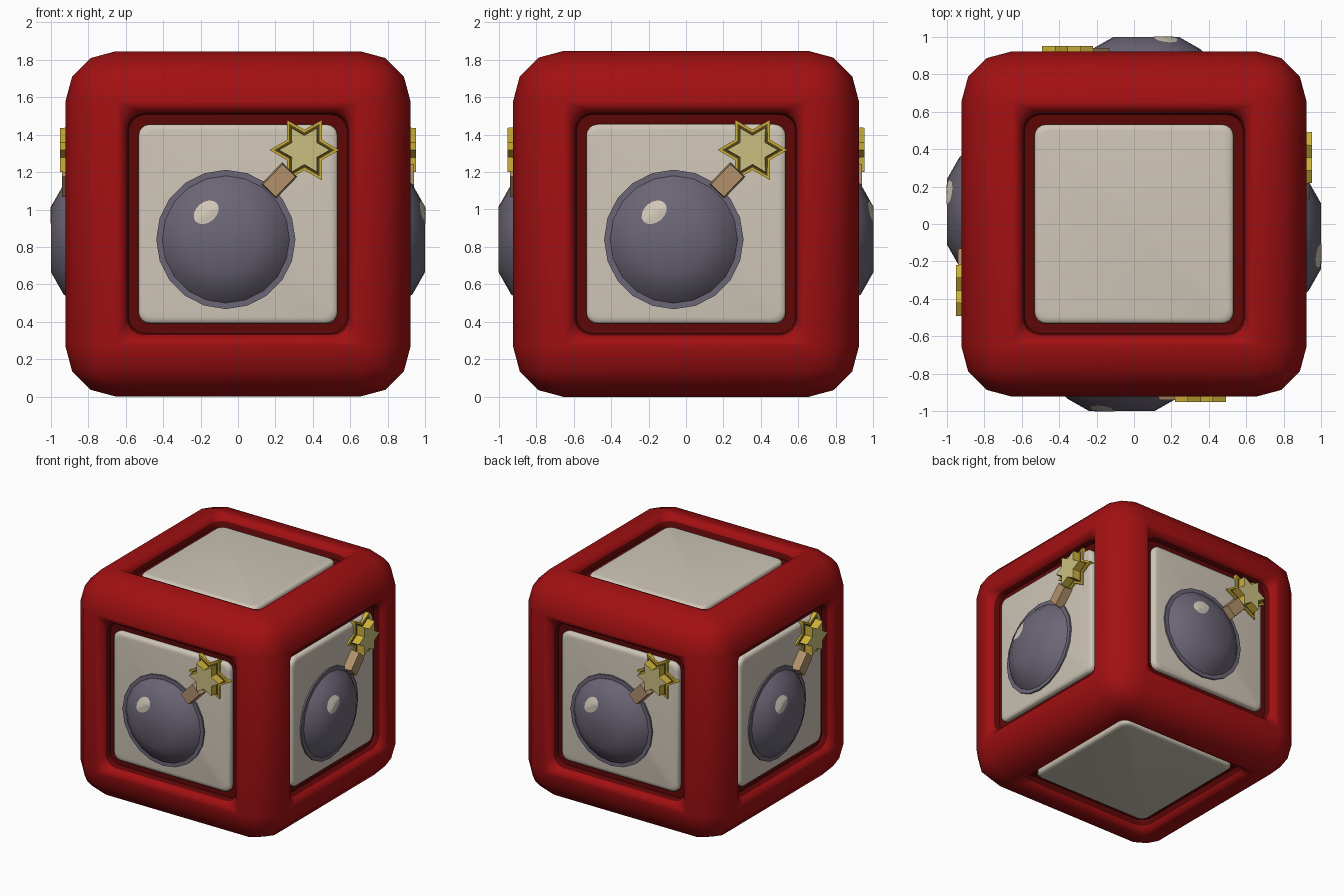
import bpy, bmesh
from math import sin, cos, pi, radians
from mathutils import Matrix

if "Cube" in bpy.data.objects:
    bpy.data.objects.remove(bpy.data.objects["Cube"])

HALF = 0.923      # half width of the frame
FLAT = 0.653      # half width of the flat area on each side
BOMB = (-0.065, -0.083)


def material(name, colour):
    m = bpy.data.materials.new(name)
    m.use_nodes = True
    rgba = (*colour, 1)
    m.diffuse_color = rgba
    bsdf = m.node_tree.nodes["Principled BSDF"]
    bsdf.inputs["Base Color"].default_value = rgba
    bsdf.inputs["Roughness"].default_value = 0.7
    return m


RED = material("red", (0.36, 0.005, 0.006))
DARK_RED = material("dark red", (0.11, 0.002, 0.002))
CREAM = material("cream", (0.62, 0.56, 0.47))
PURPLE = material("grey purple", (0.15, 0.132, 0.18))
BROWN = material("fuse brown", (0.44, 0.28, 0.15))
GOLD = material("gold", (0.60, 0.43, 0.04))
DARK_GOLD = material("dark gold", (0.09, 0.06, 0.01))
PALE = material("pale yellow", (0.60, 0.52, 0.22))


# Outlines, all counter-clockwise in a side's own (across, up, outward) space
def rounded_square(half, radius, depth, steps=4):
    c = half - radius
    pts = []
    for k in range(4):
        sx, sy = ((1, 1), (-1, 1), (-1, -1), (1, -1))[k]
        for i in range(steps + 1):
            a = (k + i / steps) * pi / 2
            pts.append((sx * c + radius * cos(a), sy * c + radius * sin(a), depth))
    return pts


def circle(radius, depth, centre, n=20):
    return [(centre[0] + radius * cos(2 * pi * i / n),
             centre[1] + radius * sin(2 * pi * i / n), depth) for i in range(n)]


def star(outer, inner, depth, centre=(0.355, 0.395)):
    pts = []
    for i in range(12):
        r = inner if i % 2 else outer
        pts.append((centre[0] + r * cos(i * pi / 6), centre[1] + r * sin(i * pi / 6), depth))
    return pts


def tilted_box(length, width, depth, centre=(0.22, 0.232), angle=radians(46)):
    pts = []
    for sx, sy in ((1, 1), (-1, 1), (-1, -1), (1, -1)):
        x, y = sx * length / 2, sy * width / 2
        pts.append((centre[0] + x * cos(angle) - y * sin(angle),
                    centre[1] + x * sin(angle) + y * cos(angle), depth))
    return pts


def add_loft(bm, rings, bands, matrix, cap=None):
    """Join successive rings; bands gives a material index for each gap."""
    loops = [[bm.verts.new(matrix @ Matrix.Translation(p).translation) for p in ring]
             for ring in rings]
    for a, b, mat in zip(loops, loops[1:], bands):
        n = len(a)
        for j in range(n):
            k = (j + 1) % n
            bm.faces.new((a[j], a[k], b[k], b[j])).material_index = mat
    if cap is not None:
        bm.faces.new(loops[-1]).material_index = cap


def finish(name, bm, mats, smooth=None):
    mesh = bpy.data.meshes.new(name)
    bm.to_mesh(mesh)
    bm.free()
    for m in mats:
        mesh.materials.append(m)
    ob = bpy.data.objects.new(name, mesh)
    bpy.context.collection.objects.link(ob)
    if smooth:
        bpy.ops.object.select_all(action='DESELECT')
        ob.select_set(True)
        bpy.context.view_layer.objects.active = ob
        bpy.ops.object.shade_smooth_by_angle(angle=radians(smooth))
    return ob


def part(name, rings, bands, mats, matrix, cap, smooth=None):
    bm = bmesh.new()
    add_loft(bm, rings, bands, matrix, cap)
    return finish(name, bm, mats, smooth)


# One matrix per side of the block
UP = Matrix.Translation((0, 0, HALF))
upright = Matrix.Rotation(pi / 2, 4, 'X')
sides = {name: UP @ Matrix.Rotation(k * pi / 2, 4, 'Z') @ upright
         for k, name in enumerate(("front", "left", "back", "right"))}
ends = {"top": UP, "bottom": UP @ Matrix.Rotation(pi, 4, 'X')}

# Frame: bevelled cube whose flat faces become rounded recesses
bm = bmesh.new()
bmesh.ops.create_cube(bm, size=2 * HALF, matrix=UP)
bmesh.ops.bevel(bm, geom=bm.edges[:], offset=HALF - FLAT, offset_type='OFFSET',
                segments=3, profile=0.5, affect='EDGES')
bm.normal_update()
flat = [f for f in bm.faces if max(abs(c) for c in f.normal) > 0.999]
bmesh.ops.delete(bm, geom=flat, context='FACES')
recess = [rounded_square(FLAT, 0, HALF), rounded_square(0.618, 0.06, 0.908),
          rounded_square(0.595, 0.09, 0.875), rounded_square(0.585, 0.09, 0.83),
          rounded_square(0.5, 0.05, 0.825)]
for m in (*sides.values(), *ends.values()):
    add_loft(bm, recess, (0, 0, 1, 1), m, 1)
bmesh.ops.remove_doubles(bm, verts=bm.verts[:], dist=0.0005)
finish("frame", bm, [RED, DARK_RED], 50)

# Cream panels on all six sides
panel = [rounded_square(0.532, 0.06, 0.82), rounded_square(0.532, 0.06, 0.855),
         rounded_square(0.522, 0.055, 0.866), rounded_square(0.5, 0.05, 0.87)]
for name, m in {**sides, **ends}.items():
    part(name + "_panel", panel, (0, 0, 0), [CREAM], m, 0, 50)

# Bomb dome profile as (radius, depth), shared with the highlight
dome = ((0.34, 0.883), (0.29, 0.935), (0.175, 1.0), (0, 1.0))


def dome_depth(r):
    for (r0, d0), (r1, d1) in zip(dome, dome[1:]):
        if r >= r1:
            return d0 + (d1 - d0) * (r0 - r) / (r0 - r1)
    return dome[-1][1]


def highlight(scale, centre=(-0.17, 0.062), tilt=radians(40)):
    pts = []
    for i in range(16):
        x, y = 0.075 * scale * cos(i * pi / 8), 0.054 * scale * sin(i * pi / 8)
        u = centre[0] + x * cos(tilt) - y * sin(tilt)
        v = centre[1] + x * sin(tilt) + y * cos(tilt)
        r = ((u - BOMB[0]) ** 2 + (v - BOMB[1]) ** 2) ** 0.5
        pts.append((u, v, min(dome_depth(r) + 0.004, 1.0015)))
    return pts


# Bomb, highlight, fuse and spark on the four upright sides
for name, m in sides.items():
    rings = [circle(0.372, 0.85, BOMB), circle(0.372, 0.883, BOMB)]
    rings += [circle(r, d, BOMB) for r, d in dome[:-1]]
    part(name + "_bomb", rings, (0, 0, 0, 0), [PURPLE], m, 0, 40)

    part(name + "_highlight", [highlight(s) for s in (1, 0.75, 0.5, 0.25)],
         (0, 0, 0), [CREAM], m, 0, 40)

    part(name + "_fuse", [tilted_box(0.165, 0.115, 0.85), tilted_box(0.15, 0.095, 0.94)],
         (0,), [BROWN], m, 0)

    spark = [star(0.186, 0.108, 0.85), star(0.186, 0.108, 0.885),
             star(0.162, 0.094, 0.885), star(0.14, 0.08, 0.887),
             star(0.136, 0.078, 0.952)]
    part(name + "_spark", spark, (0, 0, 1, 0), [GOLD, DARK_GOLD, PALE], m, 2)
